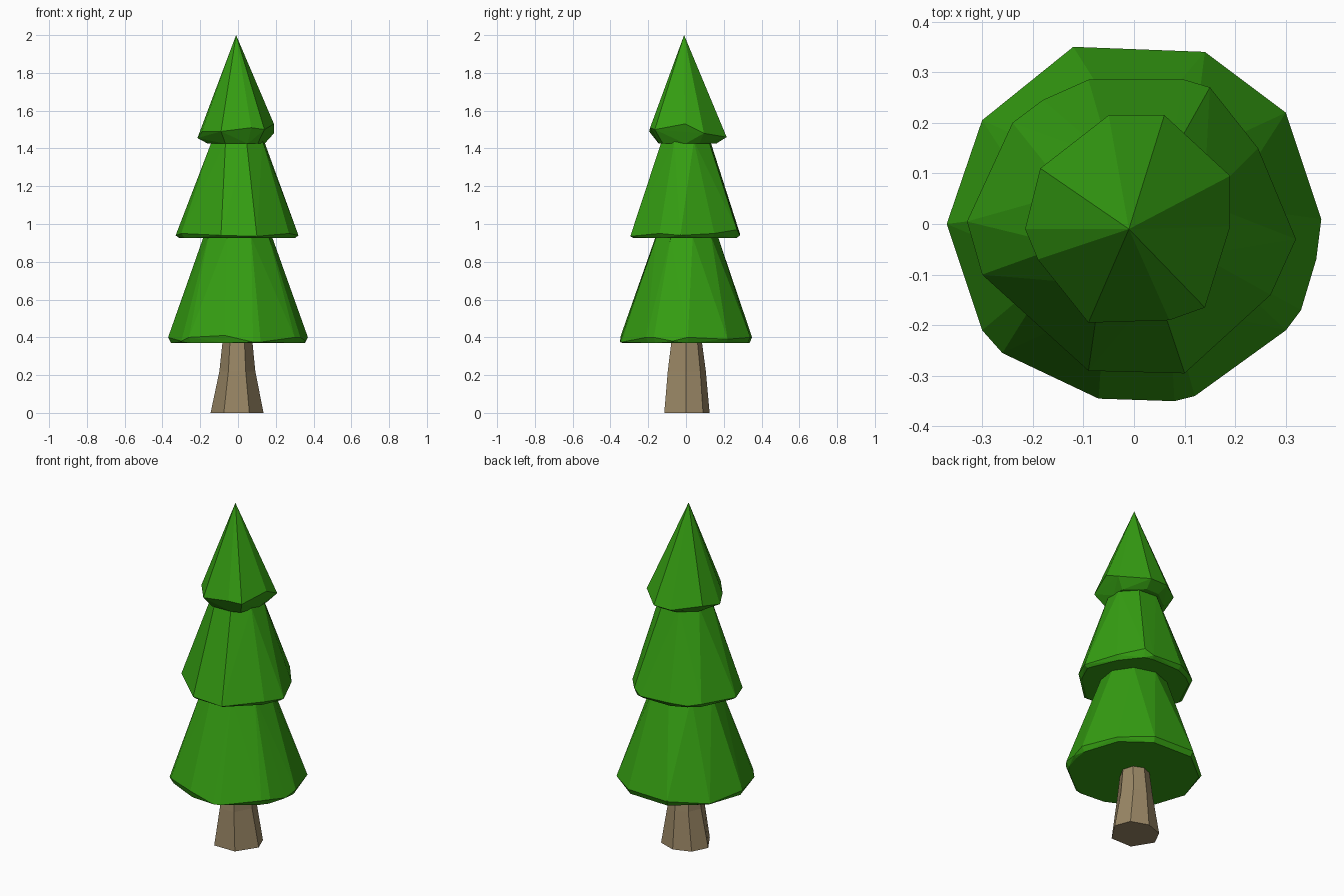
import bpy, bmesh
from math import cos, sin, tau

if "Cube" in bpy.data.objects:
    bpy.data.objects.remove(bpy.data.objects["Cube"])


def material(name, rgb):
    m = bpy.data.materials.new(name)
    m.diffuse_color = (*rgb, 1)
    m.use_nodes = True
    m.node_tree.nodes["Principled BSDF"].inputs["Base Color"].default_value = m.diffuse_color
    return m


LEAF = material("leaf_green", (0.035, 0.34, 0.006))
BARK = material("bark_brown", (0.32, 0.24, 0.13))


def finish(bm, name, mat):
    bmesh.ops.recalc_face_normals(bm, faces=bm.faces)
    me = bpy.data.meshes.new(name)
    bm.to_mesh(me)
    bm.free()
    me.materials.append(mat)
    ob = bpy.data.objects.new(name, me)
    bpy.context.collection.objects.link(ob)


def tier(name, rim, base_z, base_scale, top):
    """Faceted skirt: hull of an irregular rim, a tucked-in base and a top."""
    bm = bmesh.new()
    for x, y, z in rim:
        bm.verts.new((x, y, z))
        bm.verts.new((x * base_scale, y * base_scale, base_z))
    for p in top:
        bm.verts.new(p)
    res = bmesh.ops.convex_hull(bm, input=bm.verts)
    spare = {v for v in res["geom_interior"] if isinstance(v, bmesh.types.BMVert)}
    bmesh.ops.delete(bm, geom=list(spare), context='VERTS')
    bm.normal_update()
    # the tier above covers the flat top
    zt = top[0][2] - 0.001
    caps = [f for f in bm.faces if all(v.co.z > zt for v in f.verts)]
    if caps:
        bmesh.ops.delete(bm, geom=caps, context='FACES')
    finish(bm, name, LEAF)


def ring(rx, ry, z, n, phase):
    return [(rx * cos(tau * (i + phase) / n), ry * sin(tau * (i + phase) / n), z)
            for i in range(n)]


# Foliage tiers
tier("lower_foliage", [
    (0.14, 0.34, 0.40), (0.30, 0.22, 0.39), (0.37, 0.01, 0.40), (0.36, -0.07, 0.38),
    (0.33, -0.17, 0.40), (0.30, -0.21, 0.40), (0.12, -0.34, 0.375), (0.08, -0.35, 0.375),
    (-0.07, -0.345, 0.41), (-0.26, -0.255, 0.40), (-0.30, -0.21, 0.38),
    (-0.37, 0.0, 0.40), (-0.30, 0.205, 0.38), (-0.12, 0.35, 0.40)],
    0.37, 0.96, ring(0.185, 0.17, 0.93, 9, 0.3))
tier("middle_foliage", [
    (0.10, 0.285, 0.94), (0.15, 0.27, 0.97), (0.245, 0.15, 0.95), (0.32, -0.03, 0.94),
    (0.27, -0.14, 0.95), (0.10, -0.295, 0.935), (-0.09, -0.29, 0.94),
    (-0.30, -0.10, 0.95), (-0.33, 0.005, 0.94), (-0.24, 0.20, 0.95),
    (-0.18, 0.245, 0.94), (-0.09, 0.285, 0.95)],
    0.925, 0.94, ring(0.145, 0.135, 1.44, 8, 0.4))
tier("upper_foliage", [
    (-0.05, 0.215, 1.46), (0.06, 0.215, 1.46), (0.19, 0.095, 1.48), (0.19, -0.005, 1.53),
    (0.14, -0.165, 1.50), (0.07, -0.19, 1.51), (-0.09, -0.195, 1.49),
    (-0.19, -0.07, 1.49), (-0.215, -0.01, 1.455), (-0.185, 0.11, 1.48)],
    1.425, 0.74, [(-0.01, -0.01, 2.0)])

# Trunk: seven sides, flaring toward the foot
foot = [(0.06, -0.115), (0.135, 0.0), (0.10, 0.09), (0.0, 0.125),
        (-0.10, 0.09), (-0.145, 0.0), (-0.075, -0.115)]
bm = bmesh.new()
rings = [[bm.verts.new((x * sx, y * sy, z)) for x, y in foot]
         for sx, sy, z in ((1, 1, 0), (0.68, 0.84, 0.22), (0.57, 0.68, 0.37))]
n = len(foot)
for a, b in zip(rings, rings[1:]):
    for i in range(n):
        j = (i + 1) % n
        bm.faces.new((a[i], a[j], b[j], b[i]))
bm.faces.new(rings[0][::-1])
finish(bm, "trunk", BARK)
